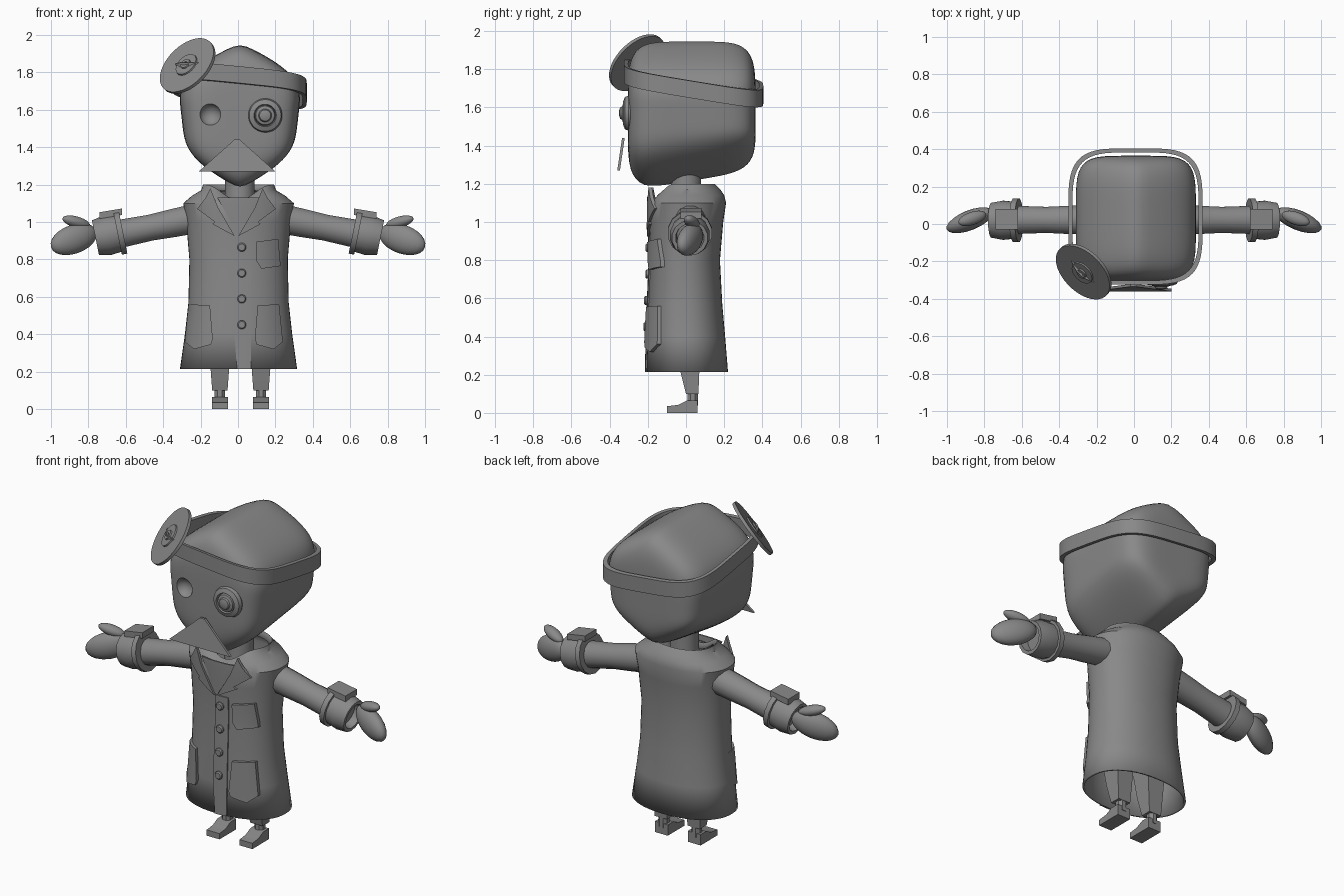
import bpy, bmesh, math
from mathutils import Vector

cube = bpy.data.objects.get("Cube")
if cube:
    bpy.data.objects.remove(cube)

GREY = (0.25, 0.25, 0.25, 1)
mat = bpy.data.materials.new("plain_grey")
mat.use_nodes = True
mat.diffuse_color = GREY
mat.node_tree.nodes["Principled BSDF"].inputs["Base Color"].default_value = GREY


def finish(name, bm, angle=35):
    bmesh.ops.recalc_face_normals(bm, faces=bm.faces)
    mesh = bpy.data.meshes.new(name)
    bm.to_mesh(mesh)
    bm.free()
    mesh.materials.append(mat)
    ob = bpy.data.objects.new(name, mesh)
    bpy.context.collection.objects.link(ob)
    bpy.ops.object.select_all(action='DESELECT')
    ob.select_set(True)
    bpy.context.view_layer.objects.active = ob
    bpy.ops.object.shade_smooth_by_angle(angle=math.radians(angle))
    return ob


def bridge(bm, rings, cap=True):
    """Skin a list of equally long closed point rings."""
    loops = [[bm.verts.new(p) for p in ring] for ring in rings]
    n = len(loops[0])
    for a, b in zip(loops, loops[1:]):
        for i in range(n):
            j = (i + 1) % n
            bm.faces.new((a[i], a[j], b[j], b[i]))
    if cap:
        bm.faces.new(loops[0])
        bm.faces.new(loops[-1])


def lathe(name, profile, loc, axis, segs=32, angle=35):
    """Revolve (radius, distance) pairs about an axis through loc."""
    q = Vector(axis).to_track_quat('Z', 'Y')
    rings = []
    for r, h in profile:
        ring = []
        for k in range(segs):
            t = math.tau * (k + 0.5) / segs
            ring.append(Vector(loc) + q @ Vector((r * math.cos(t), r * math.sin(t), h)))
        rings.append(ring)
    bm = bmesh.new()
    bridge(bm, rings)
    return finish(name, bm, angle)


def ellipsoid(name, loc, half, axis):
    """Ellipsoid whose local x follows the given axis."""
    bm = bmesh.new()
    bmesh.ops.create_uvsphere(bm, u_segments=20, v_segments=12, radius=1)
    q = Vector(axis).to_track_quat('X', 'Z')
    for v in bm.verts:
        v.co = Vector(loc) + q @ Vector(a * b for a, b in zip(v.co, half))
    return finish(name, bm, 60)


def squircle(c, s, n):
    return (math.copysign(abs(c) ** (2 / n), c), math.copysign(abs(s) ** (2 / n), s))


# Head: rounded block with a ridge on top, a keel below and a tapered jaw
bm = bmesh.new()
bmesh.ops.create_cube(bm, size=2)
bmesh.ops.subdivide_edges(bm, edges=bm.edges, cuts=17, use_grid_fill=True)
for v in bm.verts:
    u, w, h = v.co / sum(abs(c) ** 5 for c in v.co) ** 0.2
    ridge = math.sqrt(u * u + 0.02) - 0.14
    z = 1.56 + h * (0.385 - 0.185 * ridge)
    if h < 0:
        z += 0.055 * -h * (w + 0.75) * (w > -0.75)
    width = 0.322 - 0.045 * max(0, (1.65 - z) / 0.4)
    v.co = (0.01 + u * width, 0.03 + w * 0.335, z)
head = finish("head", bm, 40)
cutter = ellipsoid("eye_socket_cutter", (-0.15, -0.32, 1.575), (0.06, 0.06, 0.06), (1, 0, 0))
cut = head.modifiers.new("socket", 'BOOLEAN')
cut.object = cutter
bpy.context.view_layer.objects.active = head
bpy.ops.object.modifier_apply(modifier="socket")
bpy.data.objects.remove(cutter)
head.select_set(True)
bpy.ops.object.shade_smooth_by_angle(angle=math.radians(35))

# Bulging eye
lathe("left_eye", [(0.08, -0.02), (0.092, 0.015), (0.085, 0.035), (0.06, 0.045),
                   (0.055, 0.03), (0.05, 0.045), (0.035, 0.05), (0.03, 0.06), (0.015, 0.065)],
      (0.145, -0.285, 1.57), (0, -1, 0))

# Face flap: thin triangular plate tipped outwards at the bottom
bm = bmesh.new()
tri = [(-0.21, -0.36, 1.27), (0.2, -0.36, 1.27), (0.01, -0.335, 1.44), (-0.02, -0.335, 1.44)]
bridge(bm, [tri, [(x, y + 0.014, z) for x, y, z in tri]])
finish("face_flap", bm)

# Headband: tilted rounded loop
bm = bmesh.new()
rings = []
for grow, rise in ((0, -0.045), (0, 0.045), (-0.022, 0.045), (-0.022, -0.045), (0, -0.045)):
    ring = []
    for k in range(56):
        t = math.tau * k / 56
        c, s = squircle(math.cos(t), math.sin(t), 4)
        x, y = 0.008 + c * (0.36 + grow), 0.04 + s * (0.365 + grow)
        ring.append((x, y, 1.735 - 0.165 * y - 0.1 * x + rise))
    rings.append(ring)
bridge(bm, rings, cap=False)
bmesh.ops.remove_doubles(bm, verts=bm.verts, dist=1e-5)
finish("headband", bm)

# Round mirror on the headband
lathe("head_mirror", [(0.176, -0.01), (0.176, 0.008), (0.068, 0.008), (0.066, 0.016),
                      (0.03, 0.016), (0.028, 0.024), (0.012, 0.024), (0.01, 0.016)],
      (-0.27, -0.255, 1.835), (-1, -1, 1), 40)

# Coat: flared shell; each row is height, half width, front, back, dip of the neckline
ROWS = [(0.215, 0.313, -0.21, 0.22, 0), (0.4, 0.287, -0.205, 0.205, 0),
        (0.57, 0.268, -0.2, 0.19, 0), (0.8, 0.263, -0.19, 0.178, 0),
        (1.0, 0.28, -0.195, 0.195, 0), (1.1, 0.296, -0.2, 0.21, 0.02),
        (1.14, 0.25, -0.185, 0.2, 0.04), (1.17, 0.2, -0.165, 0.18, 0.06),
        (1.2, 0.19, -0.13, 0.15, 0.08), (1.17, 0.17, -0.11, 0.13, 0.08)]
CX, ROUND = 0.003, 2.2
rings = []
for z, a, front, back, dip in ROWS:
    ring = []
    for k in range(48):
        t = math.tau * k / 48
        c, s = squircle(math.cos(t), math.sin(t), ROUND)
        mid, half = (front + back) / 2, (back - front) / 2
        ring.append((CX + a * c, mid + half * s, z - dip * max(0, -math.sin(t)) ** 6))
    rings.append(ring)
bm = bmesh.new()
bridge(bm, rings, cap=False)
coat = finish("coat", bm, 40)
shell = coat.modifiers.new("cloth", 'SOLIDIFY')
shell.thickness, shell.offset = 0.012, -1


def coat_front(x, z):
    z = min(max(z, ROWS[0][0]), 1.1)
    for lo, hi in zip(ROWS[:5], ROWS[1:6]):
        if z <= hi[0]:
            f = (z - lo[0]) / (hi[0] - lo[0])
            a, fr, bk = (lo[i] + f * (hi[i] - lo[i]) for i in (1, 2, 3))
            k = max(0, 1 - min(1, abs(x - CX) / a) ** ROUND) ** (1 / ROUND)
            return (fr + bk) / 2 - (bk - fr) / 2 * k


def patch(name, outline, thick):
    """Flat outline in x, z wrapped over the front of the coat."""
    bm = bmesh.new()
    bm.faces.new([bm.verts.new((x, 0.006, z)) for x, z in outline])
    for axis, step in ((0, 0.03), (2, 0.1)):
        for i in range(-12, 13):
            co, no = Vector(), Vector()
            co[axis], no[axis] = i * step + 0.6 * (axis == 2), 1
            bmesh.ops.bisect_plane(bm, geom=bm.verts[:] + bm.edges[:] + bm.faces[:],
                                   plane_co=co, plane_no=no)
    out = bmesh.ops.extrude_face_region(bm, geom=bm.faces[:])["geom"]
    for v in out:
        if isinstance(v, bmesh.types.BMVert):
            v.co.y -= thick + 0.006
    for v in bm.verts:
        v.co.y += coat_front(v.co.x, v.co.z)
    return finish(name, bm, 30)


# Pockets, front edge, shirt and lapels
hip = [(0.105, 0.555), (0.22, 0.56), (0.24, 0.36), (0.19, 0.32), (0.1, 0.345), (0.09, 0.375)]
patch("left_hip_pocket", hip, 0.02)
patch("right_hip_pocket", [(-x - 0.045, z) for x, z in hip], 0.02)
patch("breast_pocket", [(0.1, 0.895), (0.215, 0.91), (0.228, 0.765), (0.125, 0.75), (0.1, 0.79)], 0.02)
patch("coat_front_edge", [(-0.015, 0.925), (0.07, 0.925), (0.07, 0.215), (-0.005, 0.215), (-0.02, 0.4)], 0.006)
patch("shirt", [(-0.11, 1.13), (0.12, 1.13), (0, 0.93)], 0.003)
for side, name in ((-1, "right"), (1, "left")):
    lapel = [(0.14, 1.18), (0.165, 1.13), (0.21, 1.07), (0.115, 1.0), (0.13, 0.99),
             (0.01, 0.925), (0.1, 1.08)]
    patch(name + "_lapel", [(side * x - 0.008, z) for x, z in lapel], 0.012)
for i in range(4):
    z = 0.865 - 0.138 * i
    lathe(f"button_{i + 1}", [(0.024, -0.01), (0.024, 0.014), (0.018, 0.02)],
          (0.02, coat_front(0.02, z), z), (0, -1, 0), 12)

# Neck
lathe("neck", [(0.085, 0), (0.08, 0.06), (0.08, 0.18)], (0.01, 0.0, 1.08), (0, 0, 1), 16)

# Arms, cuffs, hands, legs and shoes on both sides
for s, side in ((-1, "right"), (1, "left")):
    arm = Vector((s * 0.42, 0, -0.085)).normalized()
    lathe(side + "_sleeve", [(0.082, -0.06), (0.078, 0.08), (0.072, 0.2), (0.078, 0.38)],
          (s * 0.27, 0.022, 1.01), arm, 12)
    lathe(side + "_cuff", [(0.082, 0.0), (0.1, 0.01), (0.107, 0.08), (0.095, 0.145), (0.075, 0.145), (0.07, 0.1)],
          (s * 0.62, 0.02, 0.945), arm, 14)
    lathe(side + "_cuff_band", [(0.09, 0.0), (0.118, 0.0), (0.118, 0.03), (0.09, 0.03)],
          (s * 0.615, 0.02, 0.947), arm, 14)
    bm = bmesh.new()
    bmesh.ops.create_cube(bm, size=1)
    for v in bm.verts:
        v.co = (s * 0.68 + v.co.x * 0.12, 0.025 + v.co.y * 0.11, 1.045 - s * v.co.x * 0.02 + v.co.z * 0.035)
    finish(side + "_cuff_tab", bm)
    ellipsoid(side + "_hand", (s * 0.878, 0.02, 0.908), (0.138, 0.053, 0.077), (s * 0.9, -0.36, -0.32))
    ellipsoid(side + "_thumb", (s * 0.865, 0.03, 1.0), (0.08, 0.035, 0.03), (s * 0.9, -0.3, 0.25))

    x = s * 0.11 + 0.013
    rings = []
    for z, hx, y0, y1 in ((0.5, 0.07, -0.07, 0.08), (0.22, 0.05, -0.03, 0.07), (0.1, 0.041, 0.0, 0.065)):
        rings.append([(x - hx, y0, z), (x + hx, y0, z), (x + hx, y1, z), (x - hx, y1, z)])
    bm = bmesh.new()
    bridge(bm, rings)
    finish(side + "_trouser", bm)
    lathe(side + "_ankle", [(0.03, 0.04), (0.03, 0.12)], (x, 0.035, 0), (0, 0, 1), 8)
    sole = [(-0.1, 0), (0.06, 0), (0.06, 0.065), (0.005, 0.065), (-0.04, 0.042), (-0.1, 0.035)]
    bm = bmesh.new()
    bridge(bm, [[(x + d, y, z) for y, z in sole] for d in (-0.043, 0.043)])
    finish(side + "_shoe", bm)
